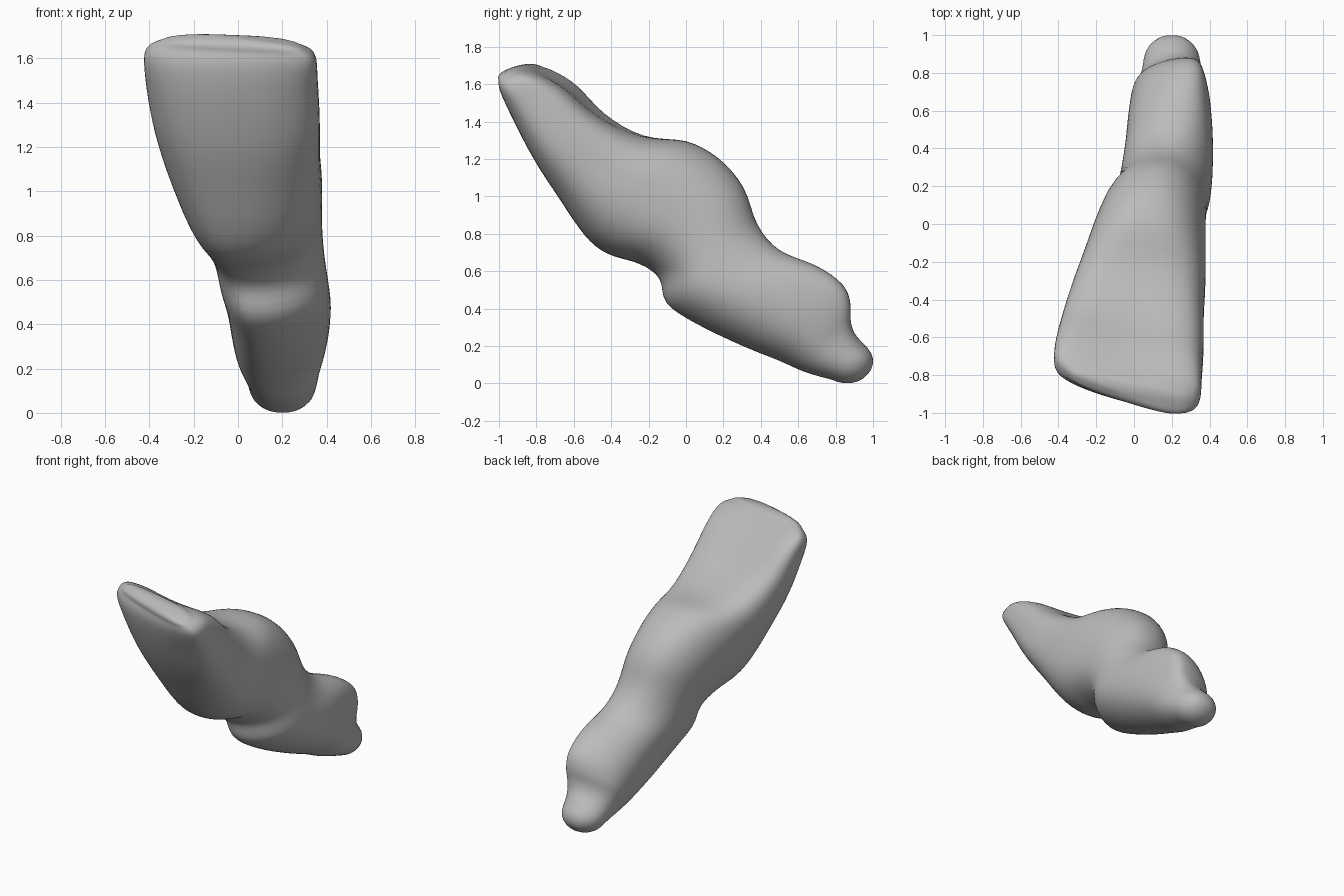
import bpy, bmesh, math
from mathutils import Vector

if "Cube" in bpy.data.objects:
    bpy.data.objects.remove(bpy.data.objects["Cube"])

# Cross-sections from biting edge to root tip:
# front y, front z, back y, back z, left x, right x
SECTIONS = [
    (-.94, 1.63, -.81, 1.69, -.35, .29),
    (-.94, 1.56, -.72, 1.68, -.42, .35),
    (-.89, 1.41, -.57, 1.62, -.42, .36),
    (-.79, 1.19, -.41, 1.48, -.39, .37),
    (-.67, .99, -.2, 1.35, -.34, .37),
    (-.54, .79, 0, 1.3, -.28, .38),
    (-.42, .69, .17, 1.21, -.23, .38),
    (-.25, .64, .31, 1.05, -.17, .38),
    (-.14, .56, .38, .85, -.11, .39),
    (-.11, .43, .5, .71, -.08, .41),
    (.05, .32, .7, .63, -.05, .42),
    (.3, .2, .84, .53, -.03, .41),
    (.5, .12, .88, .43, -.01, .39),
    (.61, .07, .88, .34, .02, .37),
    (.7, .04, .9, .27, .04, .36),
    (.78, .02, .95, .21, .05, .35),
]
STEPS, SIDES = 4, 64


def clamp(value):
    return max(0.0, min(1.0, value))


def hump(t):
    return math.sin(math.pi * clamp(t))


def spline(a, b, c, d, t):
    """Smooth value between b and c."""
    return b + t * (c - a + t * (2*a - 5*b + 4*c - d + t * (3*b - a - 3*c + d))) / 2


def section_at(position):
    last = len(SECTIONS) - 1
    i = min(int(position), last - 1)
    near = [SECTIONS[max(0, min(last, i + k))] for k in (-1, 0, 1, 2)]
    return [spline(*values, position - i) for values in zip(*near)]


def ring_points(position):
    fy, fz, by, bz, left, right = section_at(position)
    front, back = Vector((0, fy, fz)), Vector((0, by, bz))
    middle, half = (front + back) / 2, (back - front) / 2
    crown = clamp(1 - position / 8)
    hollow = hump(position / 5) * .08
    front_lean = .08 * hump(position / 15)
    back_lean = .09 * hump((position - 8) / 7)
    power = .97 - .32 * crown
    points = []
    for n in range(SIDES):
        angle = math.tau * n / SIDES
        c, s = math.cos(angle), math.sin(angle)
        u = math.copysign(abs(c) ** power, c)
        v = math.copysign(abs(s) ** power, s)
        # twist of the biting edge, hollow of the back face, lean of the ridges
        p = middle + half * v
        p.x = (left + right) / 2 + u * (right - left) / 2
        p.x += (front_lean * min(v, 0) + back_lean * max(v, 0)) * (1 - u * u)
        p.y -= (.25 - .06 * v) * crown * u * (right - left) / 2
        p.z -= .012 * crown * u
        p -= half.normalized() * hollow * max(v, 0) * (1 - u * u)
        points.append(p)
    return points


def close_end(bm, ring, bulge):
    """Round the end off with shrinking rings and a centre point."""
    centre = sum((v.co for v in ring), Vector()) / SIDES
    previous = ring
    for k in range(1, 6):
        a = k * math.pi / 12
        new = [bm.verts.new(centre + (v.co - centre) * math.cos(a) + bulge * math.sin(a))
               for v in ring]
        bridge(bm, previous, new)
        previous = new
    tip = bm.verts.new(centre + bulge)
    for n in range(SIDES):
        bm.faces.new((previous[n], previous[(n + 1) % SIDES], tip))


def bridge(bm, a, b):
    for n in range(SIDES):
        m = (n + 1) % SIDES
        bm.faces.new((a[n], a[m], b[m], b[n]))


# Loft the tooth
bm = bmesh.new()
count = (len(SECTIONS) - 1) * STEPS
rings = [[bm.verts.new(p) for p in ring_points(i / STEPS)] for i in range(count + 1)]
for a, b in zip(rings, rings[1:]):
    bridge(bm, a, b)
close_end(bm, rings[0], Vector((0, -.035, .035)))
close_end(bm, rings[-1], Vector((0, .11, -.07)))
bmesh.ops.recalc_face_normals(bm, faces=bm.faces)
mesh = bpy.data.meshes.new("tooth")
bm.to_mesh(mesh)
bm.free()
tooth = bpy.data.objects.new("tooth", mesh)
bpy.context.collection.objects.link(tooth)

# Soften the section corners
soften = tooth.modifiers.new("soften", 'SMOOTH')
soften.factor = .5
soften.iterations = 6

# Plain grey material
grey = bpy.data.materials.new("plain grey")
grey.use_nodes = True
colour = (.5, .5, .5, 1)
grey.diffuse_color = colour
grey.node_tree.nodes["Principled BSDF"].inputs["Base Color"].default_value = colour
mesh.materials.append(grey)

bpy.context.view_layer.objects.active = tooth
tooth.select_set(True)
bpy.ops.object.shade_smooth()
